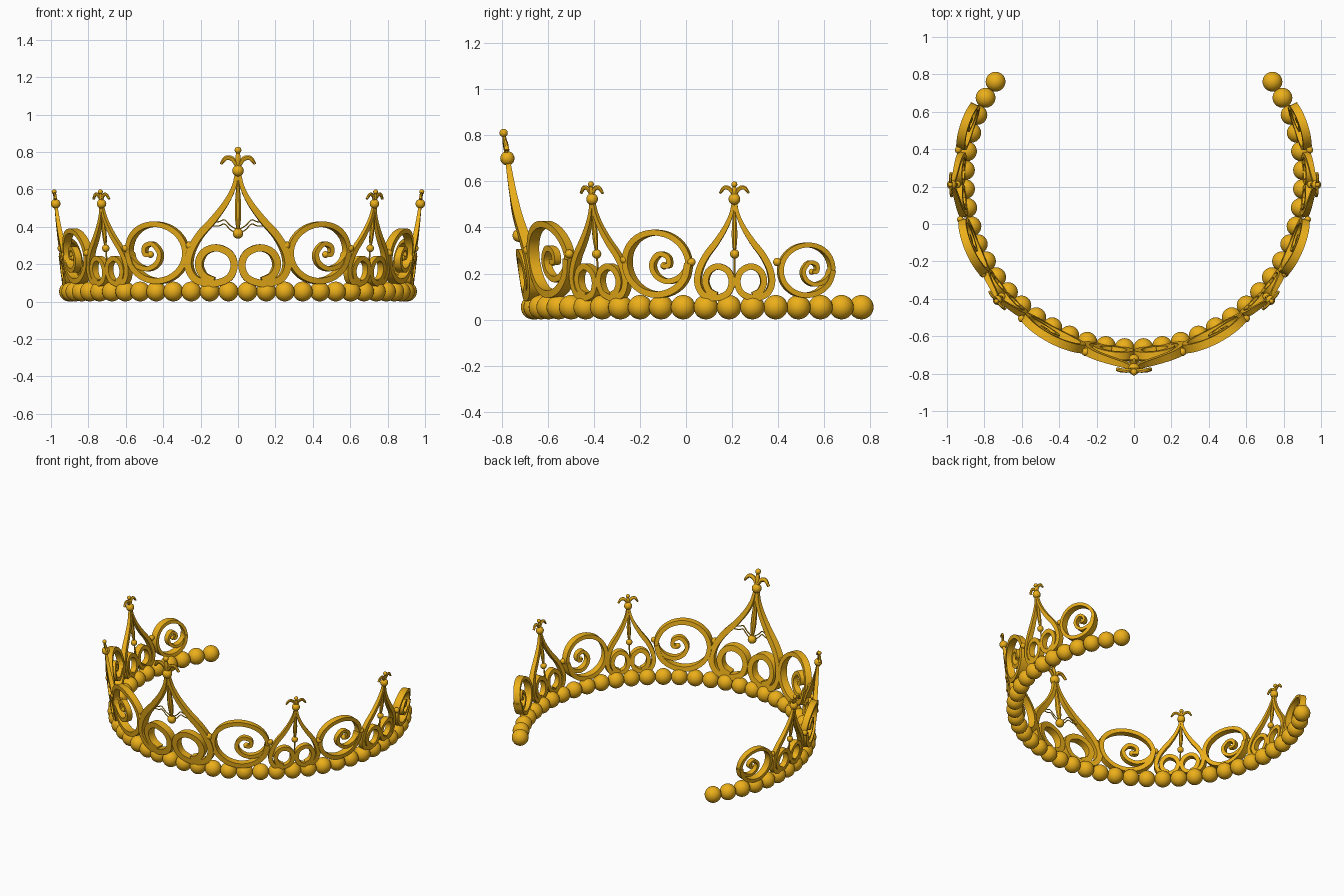
import bpy, bmesh, math
from mathutils import Vector, Matrix

if "Cube" in bpy.data.objects:
    bpy.data.objects.remove(bpy.data.objects["Cube"])

CY, R = 0.24, 0.905          # centre and radius of the bead arc
gold = bpy.data.materials.new("gold")
gold.diffuse_color = (0.84, 0.43, 0.01, 1)
gold.use_nodes = True
gold.node_tree.nodes["Principled BSDF"].inputs["Base Color"].default_value = gold.diffuse_color


class Panel:
    """Collects geometry drawn on the leaning wall of the tiara (s along, z up, d outward)."""

    def __init__(self, name, theta, lean=0.125, side=1):
        self.name, self.theta, self.lean, self.side = name, theta, lean, side
        self.bm = bmesh.new()

    def at(self, s, z, d=0.0):
        a = self.theta + s / 0.94
        r = 0.91 + self.lean * z + d
        return Vector((self.side * r * math.sin(a), CY - r * math.cos(a), z))

    def ball(self, s, z, rad, d=0.0, stretch=1.0, seg=16):
        m = Matrix.Translation(self.at(s, z, d)) @ Matrix.Diagonal((1, 1, stretch, 1))
        bmesh.ops.create_uvsphere(self.bm, u_segments=seg, v_segments=seg // 2 + 2,
                                  radius=rad, matrix=m)

    def sweep(self, pts, width, depth, sides=4, steps=5):
        """Sweep a section along a smooth path; width and depth are functions of 0..1."""
        path = smooth(pts, steps)
        n, rings = len(path), []
        for i, p in enumerate(path):
            t = (path[min(i + 1, n - 1)] - path[max(i - 1, 0)]).normalized()
            nrm = Vector((-t.y, t.x))
            w, h = width(i / (n - 1)) / 2, depth(i / (n - 1)) / 2
            k = math.sqrt(2) if sides == 4 else 1
            ring = []
            for j in range(sides):
                a = 2 * math.pi * (j + 0.5) / sides
                q = p + nrm * (w * k * math.cos(a))
                ring.append(self.bm.verts.new(self.at(q.x, q.y, h * k * math.sin(a))))
            rings.append(ring)
        for a, b in zip(rings, rings[1:]):
            for j in range(sides):
                k = (j + 1) % sides
                self.bm.faces.new((a[j], a[k], b[k], b[j]))
        self.bm.faces.new(rings[0])
        self.bm.faces.new(rings[-1])

    def finish(self):
        bmesh.ops.recalc_face_normals(self.bm, faces=self.bm.faces[:])
        me = bpy.data.meshes.new(self.name)
        self.bm.to_mesh(me)
        self.bm.free()
        me.materials.append(gold)
        ob = bpy.data.objects.new(self.name, me)
        bpy.context.collection.objects.link(ob)
        bpy.context.view_layer.objects.active = ob
        bpy.ops.object.select_all(action='DESELECT')
        ob.select_set(True)
        bpy.ops.object.shade_smooth_by_angle(angle=math.radians(40))


def smooth(pts, steps):
    """Catmull-Rom interpolation through the points."""
    p = [Vector(q) for q in pts]
    p = [2 * p[0] - p[1]] + p + [2 * p[-1] - p[-2]]
    out = []
    for a, b, c, d in zip(p, p[1:], p[2:], p[3:]):
        for i in range(steps):
            t = i / steps
            out.append(0.5 * (2 * b + (c - a) * t + (2 * a - 5 * b + 4 * c - d) * t * t
                              + (3 * b - a - 3 * c + d) * t ** 3))
    return out + [p[-2]]


def const(v):
    return lambda t: v


# half of an arch: down from the apex, curling into a ring at the foot
ARCH = [(.008, .68), (.022, .61), (.06, .53), (.125, .44), (.2, .355), (.25, .27),
        (.265, .19), (.235, .125), (.17, .098), (.11, .1), (.045, .13), (.02, .195),
        (.045, .258), (.115, .288), (.18, .262), (.208, .2), (.185, .14), (.13, .112)]
# inner curl of a round scroll, in units of its radius
CURL = [(.68, -.38), (.3, -.52), (-.02, -.35), (-.12, -.02), (.08, .27), (.33, .2), (.36, -.04),
        (.2, -.08)]


def arch(name, theta, sx, sz, lean, side=1):
    p = Panel(name, theta, lean, side)
    Z = lambda z: 0.09 + (z - 0.09) * sz
    f = 1 if sx == 1 else 0.72
    for m in (1, -1):
        p.sweep([(m * s * sx, Z(z)) for s, z in ARCH],
                lambda t: f * (.016 + .022 * min(1, t * 5)),
                lambda t: f * (.022 + .03 * min(1, t * 3)))
        # finial side petals
        p.sweep([(0, Z(.69) + .02 * f), (m * .025 * f, Z(.69) + .07 * f),
                 (m * .058 * f, Z(.69) + .078 * f), (m * .084 * f, Z(.69) + .045 * f)],
                lambda t: f * (.014 + .014 * math.sin(math.pi * t)), const(.022 * f), 8)
    # finial beads and centre petal
    p.ball(0, Z(.7), .031 * f ** .6)
    top = .81 if sx == 1 else .587
    zb = Z(.7)
    p.sweep([(0, zb), (0, (zb + top) / 2), (0, top)],
            lambda t: f * (.012 + .018 * math.sin(math.pi * t)),
            lambda t: f * (.012 + .012 * math.sin(math.pi * t)), 8)
    p.ball(0, top, .018 * f)
    # hanging spindle with its bead
    drop = .365 if sx == 1 else .285
    bulge = lambda t: f * (.01 + .026 * math.sin(math.pi * t ** 1.6))
    p.sweep([(0, zb), (0, (zb + drop) / 2), (0, drop)], bulge, bulge, 8)
    p.ball(0, drop, .028 * f)
    if sx == 1:
        for m in (1, -1):
            for dz in (0, .022):        # thin wires holding the bead
                p.sweep([(0, .36 + dz), (m * .04, .385 + dz), (m * .07, .415 + dz),
                         (m * .1, .405 + dz), (m * .15, .405 + dz)],
                        const(.007), const(.007), 6)
    else:
        p.sweep([(0, drop), (0, .22), (0, .14)], const(.009), const(.009), 8)
    p.finish()


def scroll(name, theta, rx, rz, side):
    p = Panel(name, theta, 0.125, side)
    cz = 0.095 + rz
    ring = [(.91 * math.cos(a), -.91 * math.sin(a))
            for a in (i * math.pi / 6 for i in range(13))]
    p.sweep([(u * rx, cz + v * rz) for u, v in ring + CURL],
            lambda t: rz * (.2 - .06 * t), lambda t: .054 - .022 * t)
    p.ball(.2 * rx, cz - .06 * rz, .11 * rz)
    p.finish()


def joint(name, theta, z, rad, side):
    p = Panel(name, theta, 0.14, side)
    p.ball(0, z, rad, d=.008)
    p.finish()


# row of base beads
beads = Panel("base_beads", 0)
for i in range(40):
    a = (i - 19.5) * 0.112
    m = Matrix.Translation((R * math.sin(a), CY - R * math.cos(a), 0.054))
    bmesh.ops.create_uvsphere(beads.bm, u_segments=24, v_segments=14, radius=0.053, matrix=m)
beads.finish()

# tall front arch, then mirrored arches, scrolls and joints
arch("front_arch", 0, 1, 1, 0.15)
for side, tag in ((1, "right"), (-1, "left")):
    arch("corner_arch_" + tag, 0.845, 0.58, 0.71, 0.125, side)
    arch("side_arch_" + tag, 1.54, 0.61, 0.71, 0.125, side)
    scroll("front_scroll_" + tag, 0.48, 0.188, 0.167, side)
    scroll("middle_scroll_" + tag, 1.172, 0.16, 0.148, side)
    scroll("rear_scroll_" + tag, 1.876, 0.128, 0.12, side)
    for i, (th, z, r) in enumerate(((.272, .3, .022), (.678, .285, .019),
                                    (1.01, .26, .018), (1.342, .25, .018), (1.735, .25, .018))):
        joint(f"joint_bead_{tag}_{i}", th, z, r, side)
